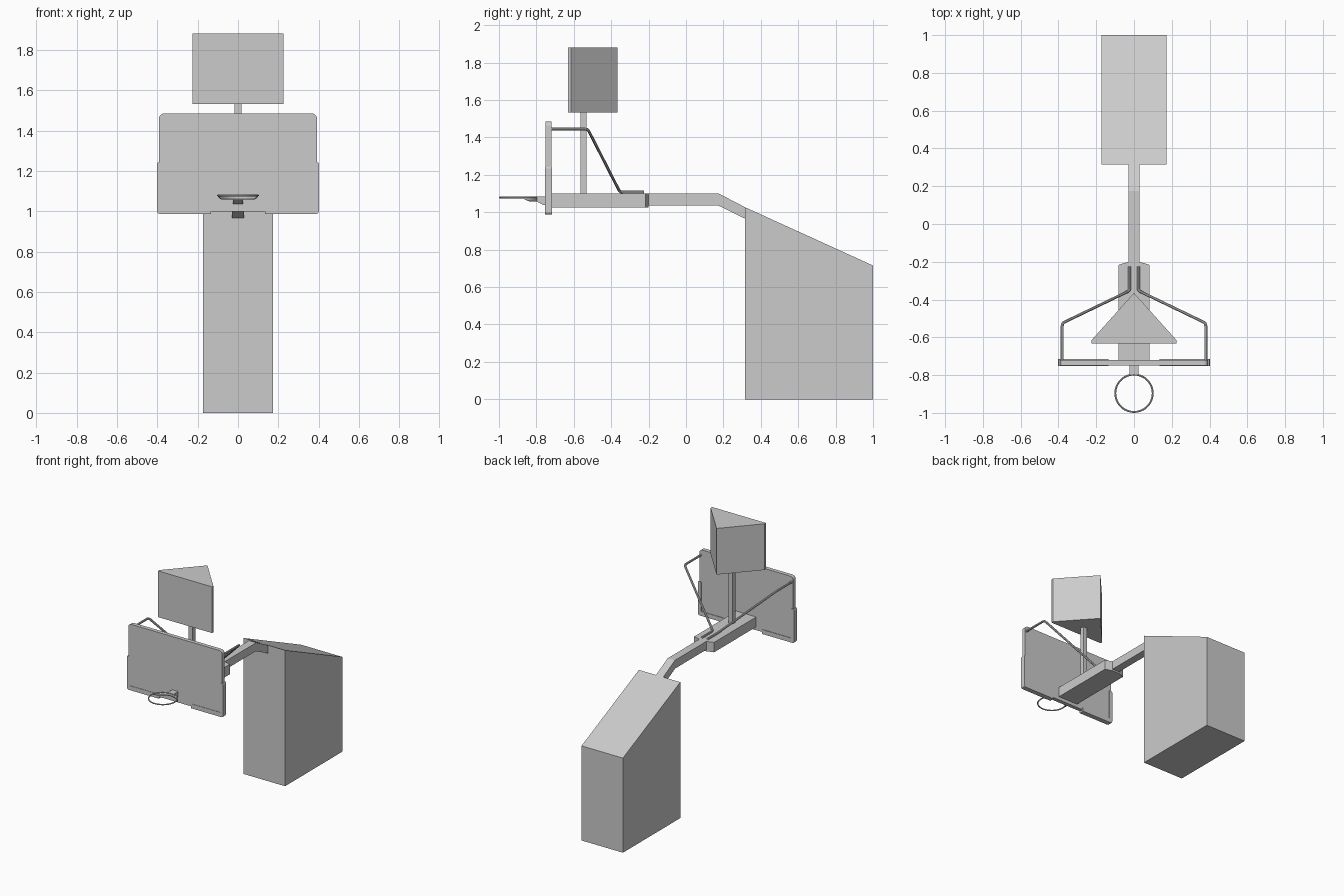
import bpy, bmesh, math
from mathutils import Vector

old = bpy.data.objects.get("Cube")
if old:
    bpy.data.objects.remove(old, do_unlink=True)

# One plain grey for everything
grey = bpy.data.materials.new("light grey")
grey.use_nodes = True
COLOUR = (0.6, 0.6, 0.6, 1)
grey.diffuse_color = COLOUR
grey.node_tree.nodes["Principled BSDF"].inputs["Base Color"].default_value = COLOUR


def add_object(name, data):
    obj = bpy.data.objects.new(name, data)
    bpy.context.collection.objects.link(obj)
    data.materials.append(grey)
    return obj


def from_bmesh(name, bm):
    bmesh.ops.recalc_face_normals(bm, faces=bm.faces)
    mesh = bpy.data.meshes.new(name)
    bm.to_mesh(mesh)
    bm.free()
    return add_object(name, mesh)


def extrude(name, profile, axis, low, high):
    """Extrude a 2D profile along x, y or z between two positions."""
    bm = bmesh.new()
    place = {"x": lambda a, b: (low, a, b),
             "y": lambda a, b: (a, low, b),
             "z": lambda a, b: (a, b, low)}[axis]
    face = bm.faces.new([bm.verts.new(place(a, b)) for a, b in profile])
    result = bmesh.ops.extrude_face_region(bm, geom=[face])
    step = Vector([(high - low) * (axis == c) for c in "xyz"])
    moved = [g for g in result["geom"] if isinstance(g, bmesh.types.BMVert)]
    bmesh.ops.translate(bm, verts=moved, vec=step)
    return from_bmesh(name, bm)


def box(name, x0, x1, y0, y1, z0, z1):
    return extrude(name, [(x0, y0), (x1, y0), (x1, y1), (x0, y1)], "z", z0, z1)


def rounded(x0, x1, z0, z1, r, steps=5):
    """Outline of a rectangle with rounded corners."""
    points = []
    centres = [(x1 - r, z1 - r), (x0 + r, z1 - r), (x0 + r, z0 + r), (x1 - r, z0 + r)]
    for i, (cx, cz) in enumerate(centres):
        for k in range(steps + 1):
            a = math.pi / 2 * (i + k / steps)
            points.append((cx + r * math.cos(a), cz + r * math.sin(a)))
    return points


def smooth(obj):
    bpy.ops.object.select_all(action="DESELECT")
    obj.select_set(True)
    bpy.context.view_layer.objects.active = obj
    bpy.ops.object.shade_smooth_by_angle(angle=math.radians(40))


def rod(name, points, radius, bend=0.015):
    """Round rod along a path whose corners are softened."""
    pts = [Vector(p) for p in points]
    path = [pts[0]]
    for before, p, after in zip(pts, pts[1:], pts[2:]):
        a = p + (before - p).normalized() * bend
        b = p + (after - p).normalized() * bend
        path += [a, (a + b + 2 * p) / 4, b]
    path.append(pts[-1])
    curve = bpy.data.curves.new(name, "CURVE")
    curve.dimensions = "3D"
    curve.bevel_depth = radius
    curve.bevel_resolution = 2
    curve.use_fill_caps = True
    spline = curve.splines.new("POLY")
    spline.points.add(len(path) - 1)
    for sp, p in zip(spline.points, path):
        sp.co = (*p, 1)
    obj = add_object(name, curve)
    bpy.ops.object.select_all(action="DESELECT")
    obj.select_set(True)
    bpy.context.view_layer.objects.active = obj
    bpy.ops.object.convert(target="MESH")
    smooth(bpy.context.object)


# Weighted base with sloping top
extrude("base", [(0.315, 0), (1, 0), (1, 0.715), (0.315, 1.027)], "x", -0.173, 0.173)

# Bent arm and the wider beam that carries the board
extrude("arm", [(-0.21, 1.037), (0.17, 1.037), (0.315, 0.966), (0.33, 0.966),
                (0.315, 1.027), (0.175, 1.1), (-0.21, 1.1)], "x", -0.03, 0.03)
extrude("beam", [(-0.083, -0.72), (0.083, -0.72), (0.083, -0.217), (0.03, -0.2),
                 (-0.03, -0.2), (-0.083, -0.217)], "z", 1.025, 1.1)

# Post with wedge-shaped display on top
box("post", -0.017, 0.017, -0.565, -0.533, 1.1, 1.54)
extrude("display", [(-0.225, -0.632), (0.225, -0.632), (0.225, -0.615),
                    (0, -0.365), (-0.225, -0.615)], "z", 1.533, 1.882)

# Backboard
extrude("backboard", rounded(-0.392, 0.392, 1.0, 1.485, 0.025), "y", -0.75, -0.72)

# Edge padding and brace rods on each side
for side, s in (("left", 1), ("right", -1)):
    pad = [(0.135, 0.987), (0.385, 0.987), (0.397, 0.99), (0.402, 1.002),
           (0.402, 1.235), (0.397, 1.243), (0.376, 1.243), (0.376, 1.02), (0.135, 1.02)]
    extrude(side + "_padding", [(s * x, z) for x, z in pad], "y", -0.753, -0.716)
    rod(side + "_brace", [(s * 0.38, -0.72, 1.444), (s * 0.38, -0.525, 1.444),
                          (s * 0.023, -0.353, 1.107), (s * 0.023, -0.225, 1.107)], 0.008)

# Hoop ring
RING_Y, RING_R, RING_Z = -0.896, 0.099, 1.079
bpy.ops.mesh.primitive_torus_add(location=(0, RING_Y, RING_Z), major_radius=RING_R,
                                 minor_radius=0.0048, major_segments=48, minor_segments=8)
ring = bpy.context.object
ring.name = "hoop_ring"
ring.data.materials.append(grey)
smooth(ring)

# Curved apron under the rear half of the ring
bm = bmesh.new()
limit, count = math.radians(79), 24
pairs = []
for i in range(count + 1):
    a = -limit + 2 * limit * i / count
    x, y = RING_R * math.sin(a), RING_Y + RING_R * math.cos(a)
    depth = 0.003 + 0.018 * min(1, max(0, (y + 0.877) / 0.037))
    pairs.append((bm.verts.new((x, y, RING_Z)), bm.verts.new((x, y, RING_Z - depth))))
for (a, b), (c, d) in zip(pairs, pairs[1:]):
    bm.faces.new((a, b, d, c))
apron = from_bmesh("hoop_apron", bm)
thick = apron.modifiers.new("thickness", "SOLIDIFY")
thick.thickness = 0.006
thick.offset = 0
smooth(apron)

# Neck joining the hoop to the board
extrude("hoop_neck", [(-0.799, 1.083), (-0.75, 1.083), (-0.75, 1.036),
                      (-0.765, 1.04), (-0.799, 1.058)], "x", -0.025, 0.025)
